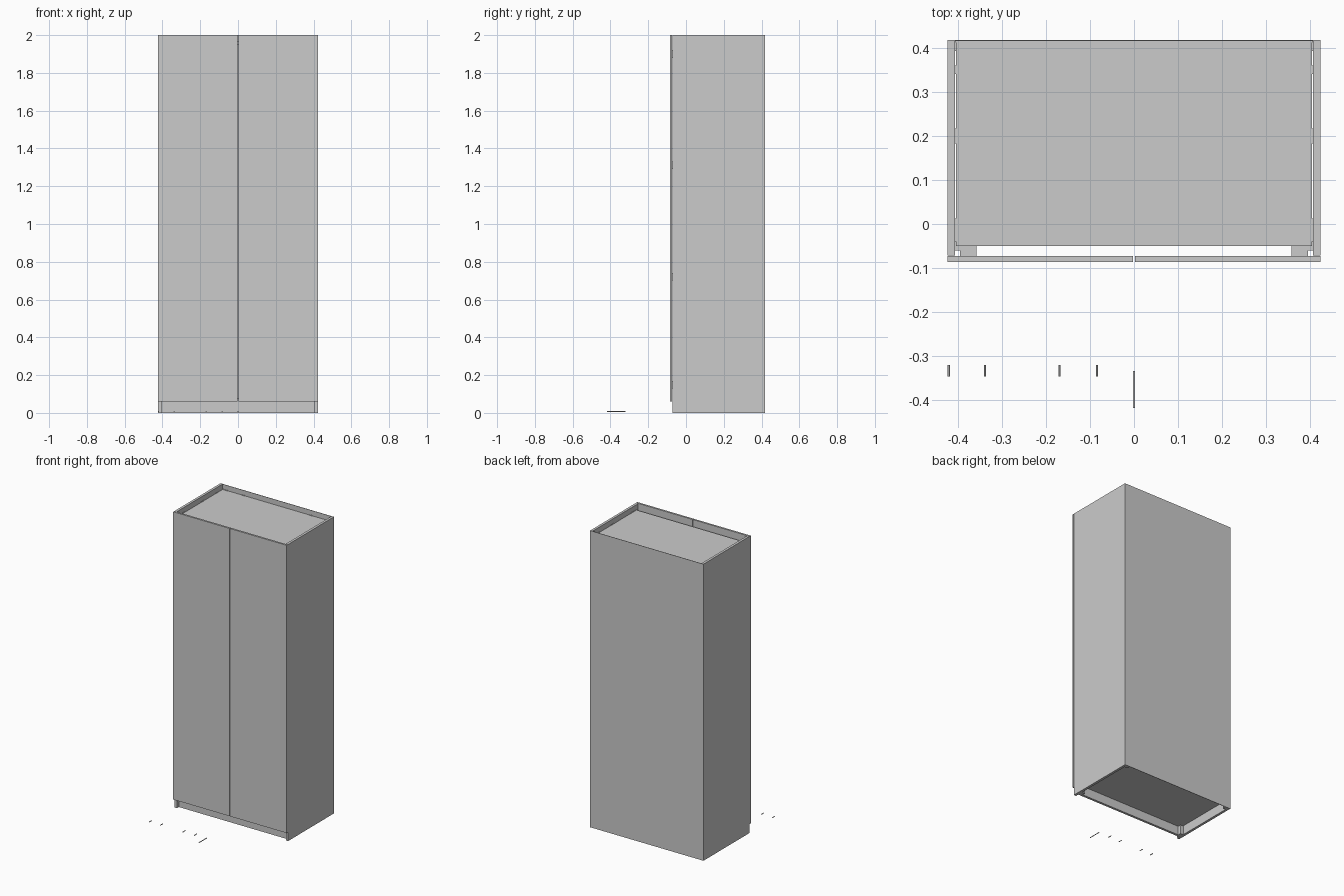
import bpy
import math

if "Cube" in bpy.data.objects:
    bpy.data.objects.remove(bpy.data.objects["Cube"])


def box(name, x, y, z):
    """Box from (min, max) ranges on each axis."""
    c = [(a + b) / 2 for a, b in (x, y, z)]
    bpy.ops.mesh.primitive_cube_add(size=1, location=c)
    o = bpy.context.object
    o.name = name
    o.scale = [b - a for a, b in (x, y, z)]
    bpy.ops.object.transform_apply(location=False, rotation=False, scale=True)
    return o


def pair(name, x, y, z):
    """Same box on the right and mirrored on the left."""
    box("right_" + name, x, y, z)
    box("left_" + name, (-x[1], -x[0]), y, z)


def pin(name, x, y0, y1, r=0.0025, z=0.008):
    """Small loose rod lying along y."""
    bpy.ops.mesh.primitive_cylinder_add(
        vertices=12, radius=r, depth=y1 - y0,
        location=(x, (y0 + y1) / 2, z), rotation=(math.pi / 2, 0, 0))
    bpy.context.object.name = name
    bpy.ops.object.shade_smooth_by_angle()


W = 0.423            # half width
IN = 0.406           # inner face of the side panels
FRONT, BACK = -0.071, 0.418
TOP_Z = 1.965        # upper face of the recessed top panel

# Carcass
pair("side_panel", (IN, W), (FRONT, BACK), (0, 2))
box("back_panel", (-IN, IN), (0.415, BACK), (0, 2))
box("top_panel", (-0.404, 0.404), (-0.05, 0.415), (TOP_Z - 0.017, TOP_Z))
box("bottom_panel", (-0.404, 0.404), (-0.05, 0.415), (0.06, 0.077))
box("plinth", (-IN, IN), (-0.05, -0.034), (0, 0.06))

# Doors
pair("door", (0.002, W), (-0.086, -0.073), (0.06, 2))

# Hinges: cup on the door, plate on the side panel
for i, z in enumerate((0.15, 0.72, 1.31, 1.90)):
    pair(f"hinge_cup_{i}", (0.357, 0.395), (-0.073, -0.05), (z - 0.02, z + 0.02))
    pair(f"hinge_plate_{i}", (0.395, IN), (-0.06, -0.02), (z - 0.02, z + 0.02))

# Corner blocks under the bottom panel
for n, y in (("front", (-0.034, -0.012)), ("rear", (0.393, 0.415))):
    pair(n + "_corner_block", (IN - 0.022, IN), y, (0.0, 0.06))

# Small fixing tabs around the top panel
for i, (a, b) in enumerate(((-0.04, 0.012), (0.183, 0.217), (0.34, 0.36))):
    pair(f"side_tab_{i}", (0.403, IN), (a, b), (TOP_Z - 0.01, TOP_Z + 0.003))
for i, (a, b) in enumerate(((0.243, 0.267), (0.365, 0.405))):
    pair(f"rear_tab_{i}", (a, b), (0.412, 0.415), (TOP_Z - 0.01, TOP_Z + 0.003))

# Loose fittings lying in front
for i, x in enumerate((-0.4205, -0.338, -0.169, -0.084)):
    pin(f"loose_pin_{i}", x, -0.346, -0.32)
pin("loose_rod", 0, -0.418, -0.334)
